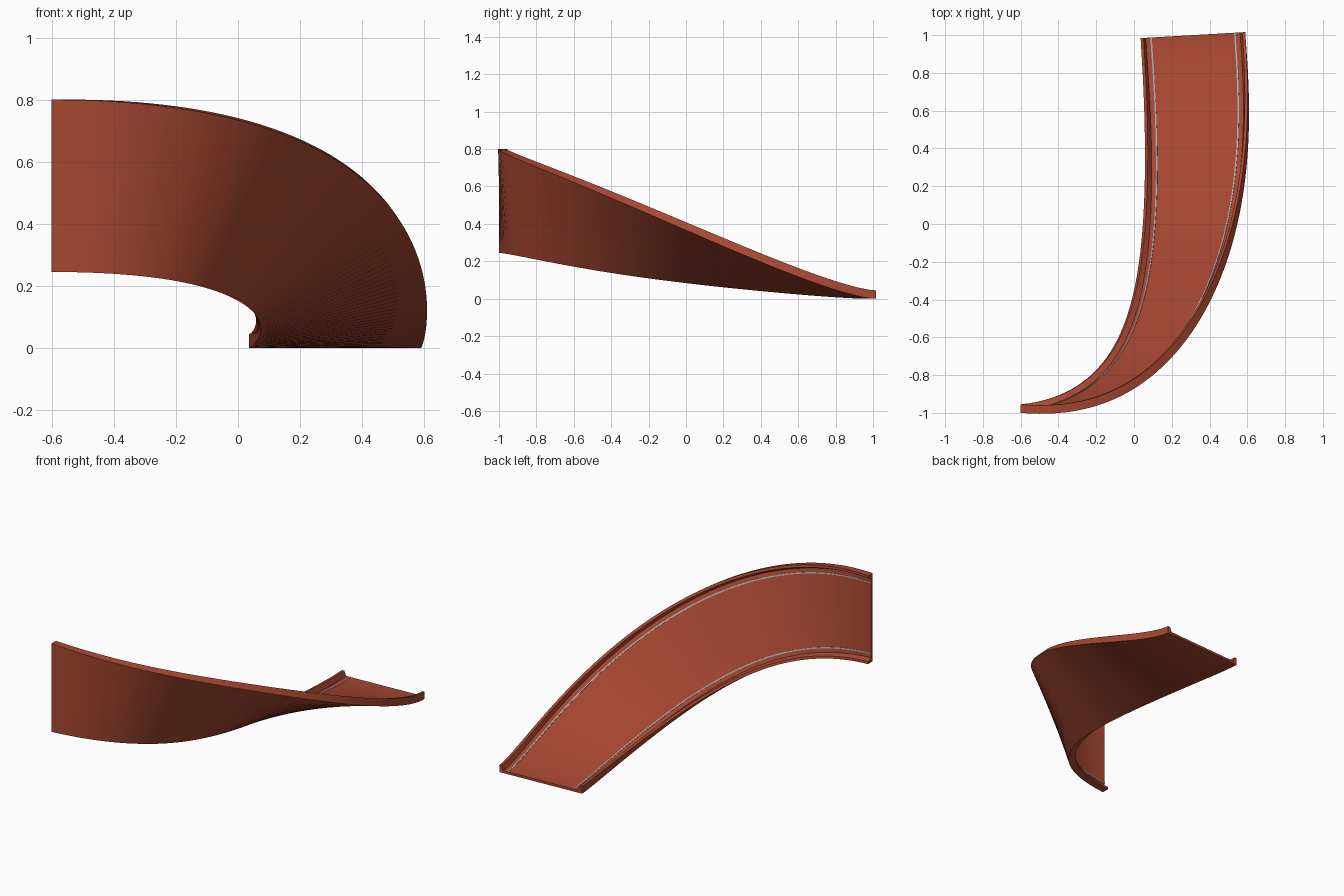
import bpy, bmesh, math
from mathutils import Vector

if "Cube" in bpy.data.objects:
    bpy.data.objects.remove(bpy.data.objects["Cube"])

STEPS = 72
# Centre line of the track as one cubic curve, flat end first, upright end last
P = [Vector(p) for p in ((0.312, 1, 0), (0.332, 0.65, 0),
                         (0.53, -1, 0.5225), (-0.6, -1, 0.5225))]


def material(name, rgb):
    m = bpy.data.materials.new(name)
    m.diffuse_color = (*rgb, 1)
    m.use_nodes = True
    m.node_tree.nodes["Principled BSDF"].inputs["Base Color"].default_value = m.diffuse_color
    return m


def frame(t):
    """Centre, width direction and surface normal of the banked track."""
    k = 1 - t
    c = P[0] * k**3 + P[1] * 3 * k * k * t + P[2] * 3 * k * t * t + P[3] * t**3
    d = ((P[1] - P[0]) * k * k + (P[2] - P[1]) * 2 * k * t + (P[3] - P[2]) * t * t).normalized()
    side = Vector((0, 0, 1)).cross(d).normalized()
    up = d.cross(side)
    a = math.pi / 2 * (2.3 * t * t - 1.3 * t**3)      # bank from flat to upright
    return c, side * math.cos(a) + up * math.sin(a), up * math.cos(a) - side * math.sin(a)


def sweep(name, profile, mat):
    """Sweep a closed (across, height) profile along the banked curve."""
    bm = bmesh.new()
    rings = []
    for i in range(STEPS + 1):
        c, w, n = frame(i / STEPS)
        rings.append([bm.verts.new(c + w * x + n * h) for x, h in profile])
    count = len(profile)
    for a, b in zip(rings, rings[1:]):
        for j in range(count):
            k = (j + 1) % count
            bm.faces.new((a[j], a[k], b[k], b[j]))
    bm.faces.new(rings[0])
    bm.faces.new(rings[-1])
    bmesh.ops.recalc_face_normals(bm, faces=bm.faces)
    me = bpy.data.meshes.new(name)
    bm.to_mesh(me)
    bm.free()
    me.materials.append(mat)
    ob = bpy.data.objects.new(name, me)
    bpy.context.collection.objects.link(ob)
    bpy.ops.object.select_all(action='DESELECT')
    ob.select_set(True)
    bpy.context.view_layer.objects.active = ob
    bpy.ops.object.shade_smooth_by_angle(angle=math.radians(25))
    return ob


red = material("brick red", (0.40, 0.066, 0.032))
grey = material("light grey", (0.40, 0.42, 0.45))

# Shallow channel with a raised lip along both edges
half = [(0.2775, 0), (0.2775, 0.045), (0.262, 0.045), (0.25, 0.015)]
sweep("track_bed", half + [(-x, h) for x, h in reversed(half)], red)

# Thin painted lines inside each lip
for label, x in (("outer", 0.222), ("inner", -0.222)):
    sweep(label + "_line", [(x - 0.004, 0.013), (x + 0.004, 0.013),
                            (x + 0.004, 0.017), (x - 0.004, 0.017)], grey)
